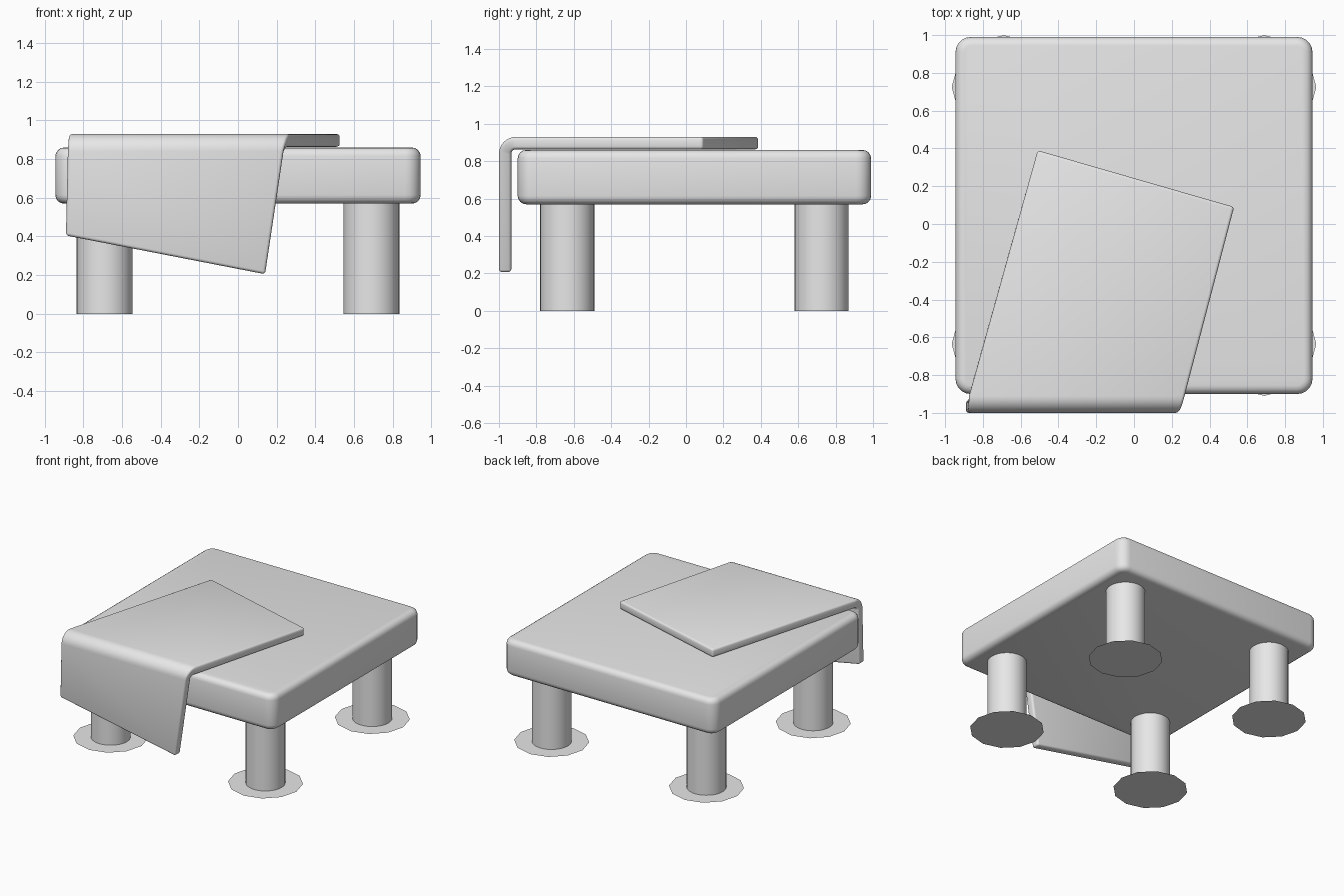
import bpy, bmesh, math
from mathutils import Vector

if "Cube" in bpy.data.objects:
    bpy.data.objects.remove(bpy.data.objects["Cube"], do_unlink=True)

grey = bpy.data.materials.new("plain grey")
grey.use_nodes = True
grey.diffuse_color = (0.8, 0.8, 0.8, 1)
grey.node_tree.nodes["Principled BSDF"].inputs["Base Color"].default_value = (0.8, 0.8, 0.8, 1)


def add_object(name, bm, location=(0, 0, 0)):
    bmesh.ops.recalc_face_normals(bm, faces=bm.faces)
    mesh = bpy.data.meshes.new(name)
    bm.to_mesh(mesh)
    bm.free()
    mesh.materials.append(grey)
    obj = bpy.data.objects.new(name, mesh)
    obj.location = location
    bpy.context.collection.objects.link(obj)
    return obj


def smooth(obj, angle=35):
    bpy.ops.object.select_all(action='DESELECT')
    bpy.context.view_layer.objects.active = obj
    obj.select_set(True)
    bpy.ops.object.shade_smooth_by_angle(angle=math.radians(angle))


# Table top: slab with rounded corners and softened rims
bm = bmesh.new()
bmesh.ops.create_cube(bm, size=1)
bmesh.ops.scale(bm, vec=(1.89, 1.89, 0.29), verts=bm.verts)
upright = [e for e in bm.edges if abs(e.verts[0].co.z - e.verts[1].co.z) > 0.1]
bmesh.ops.bevel(bm, geom=upright, offset=0.08, segments=5, profile=0.5, affect='EDGES')
rims = [e for e in bm.edges if abs(e.verts[0].co.z - e.verts[1].co.z) < 0.01]
bmesh.ops.bevel(bm, geom=rims, offset=0.045, segments=4, profile=0.5, affect='EDGES')
smooth(add_object("table_top", bm, (0, 0.045, 0.715)))

# Four round legs, each on a flat twelve-sided foot
for side, x in (("left", 0.69), ("right", -0.69)):
    for end, y in (("front", -0.635), ("back", 0.725)):
        bm = bmesh.new()
        bmesh.ops.create_cone(bm, cap_ends=False, segments=32,
                              radius1=0.145, radius2=0.145, depth=0.59)
        smooth(add_object(f"{end}_{side}_leg", bm, (x, y, 0.295)))
        bm = bmesh.new()
        bmesh.ops.create_circle(bm, cap_ends=True, segments=12, radius=0.275)
        add_object(f"{end}_{side}_foot", bm, (x, y, 0))

# Cloth: skewed sheet lying on the top and folded down over the front
TOP, FRONT, BEND, STEPS = 0.93, -1.0, 0.09, 8


def cloth_edge(back, bend_x, bottom):
    points = [Vector((back[0], back[1], TOP))]
    for i in range(STEPS + 1):
        t = i / STEPS
        a = t * math.pi / 2
        x = bend_x[0] + (bend_x[1] - bend_x[0]) * t
        points.append(Vector((x, FRONT + BEND * (1 - math.sin(a)),
                              TOP - BEND * (1 - math.cos(a)))))
    points.append(Vector((bottom[0], FRONT, bottom[1])))
    return points


right_edge = cloth_edge((-0.51, 0.39), (-0.873, -0.88), (-0.89, 0.405))
left_edge = cloth_edge((0.53, 0.09), (0.268, 0.235), (0.14, 0.205))
bm = bmesh.new()
rows = [(bm.verts.new(a), bm.verts.new(b)) for a, b in zip(right_edge, left_edge)]
for (a, b), (c, d) in zip(rows, rows[1:]):
    bm.faces.new((a, c, d, b))
cloth = add_object("cloth", bm)
# The outer side must point up and forward so the thickness goes inward
if cloth.data.polygons[0].normal.z < 0:
    cloth.data.flip_normals()
thick = cloth.modifiers.new("thickness", 'SOLIDIFY')
thick.thickness = 0.066
thick.offset = -1
thick.use_even_offset = True
bevel = cloth.modifiers.new("soft_edge", 'BEVEL')
bevel.width = 0.015
bevel.segments = 3
bevel.limit_method = 'ANGLE'
bevel.angle_limit = math.radians(45)
smooth(cloth)
